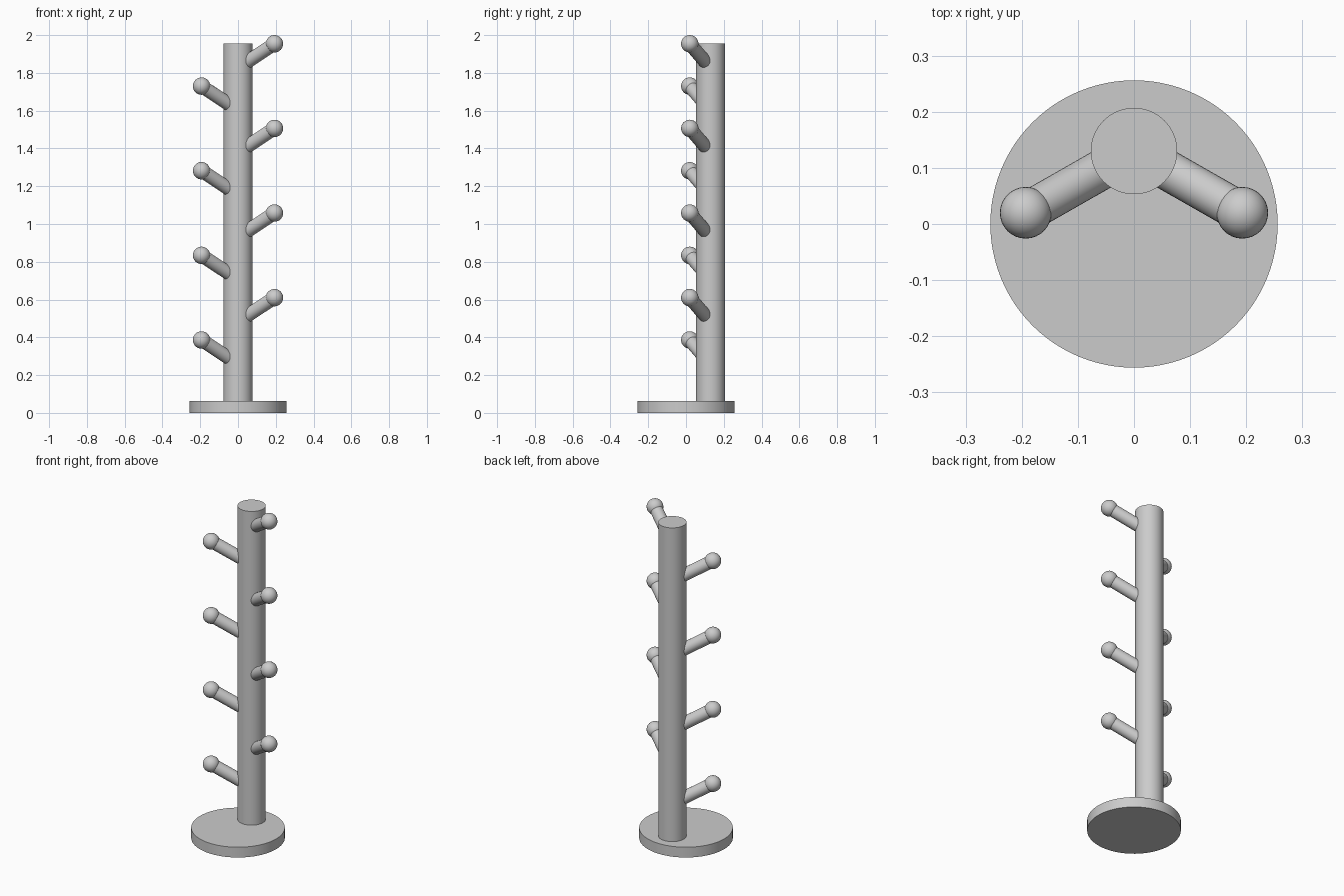
import bpy
import math
from mathutils import Vector

cube = bpy.data.objects.get("Cube")
if cube:
    bpy.data.objects.remove(cube, do_unlink=True)

# Single grey finish
grey = bpy.data.materials.new("light_grey")
grey.use_nodes = True
colour = (0.6, 0.6, 0.6, 1)
grey.diffuse_color = colour
grey.node_tree.nodes["Principled BSDF"].inputs["Base Color"].default_value = colour


def finish(name):
    obj = bpy.context.object
    obj.name = name
    obj.data.materials.append(grey)
    bpy.ops.object.shade_smooth_by_angle(angle=math.radians(40))
    return obj


def rod(name, start, end, radius, sides):
    start, end = Vector(start), Vector(end)
    axis = end - start
    bpy.ops.mesh.primitive_cylinder_add(
        vertices=sides, radius=radius, depth=axis.length,
        location=(start + end) / 2,
        rotation=axis.to_track_quat("Z", "Y").to_euler())
    return finish(name)


# Round base and the post set towards its back
BASE_H, POST_Y = 0.062, 0.13
rod("base", (0, 0, 0), (0, 0, BASE_H), 0.256, 96)
rod("post", (0, POST_Y, BASE_H), (0, POST_Y, 1.955), 0.077, 64)

# Pegs alternate sides up the post, each rising 30 degrees to a ball tip
REACH = 0.222
for i in range(8):
    side = -1 if i % 2 == 0 else 1
    label = f"{'right' if side < 0 else 'left'}_{i // 2 + 1}"
    tip = Vector((side * 0.193, 0.02, 0.386 + 0.224 * i))
    root = Vector((0, POST_Y, tip.z - REACH * math.tan(math.radians(30))))
    rod("peg_" + label, root, tip, 0.036, 32)
    bpy.ops.mesh.primitive_uv_sphere_add(
        segments=32, ring_count=16, radius=0.046, location=tip)
    finish("ball_" + label)
